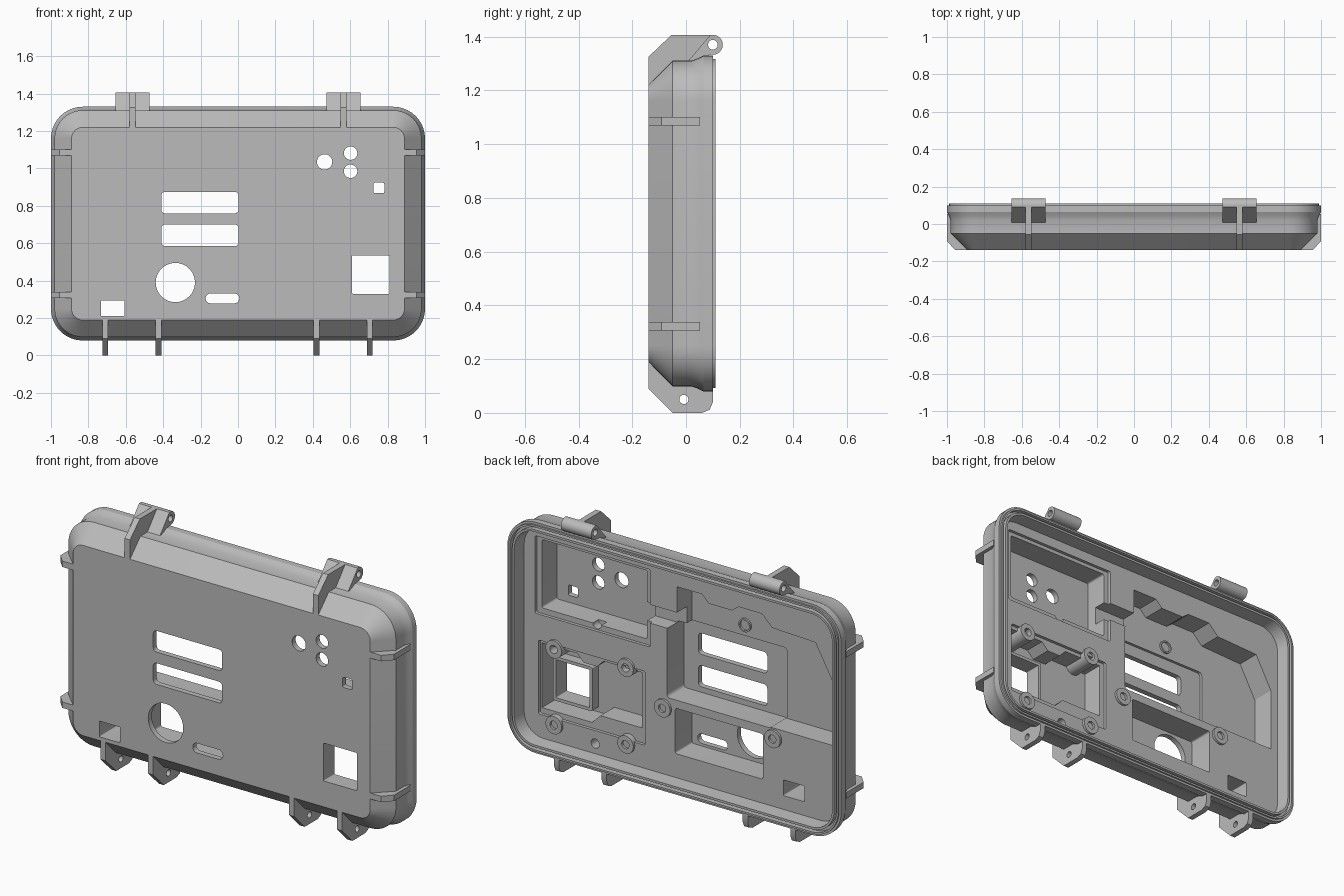
import bpy, bmesh, math

if "Cube" in bpy.data.objects:
    bpy.data.objects.remove(bpy.data.objects["Cube"], do_unlink=True)

grey = bpy.data.materials.new("plain grey")
grey.use_nodes = True
COLOUR = (0.5, 0.5, 0.5, 1)
grey.diffuse_color = COLOUR
grey.node_tree.nodes["Principled BSDF"].inputs["Base Color"].default_value = COLOUR


def rounded(cx, cz, hw, hh, r, n=8):
    """Outline of a rounded rectangle; a circle when r equals both halves."""
    pts = []
    for q, (sx, sz) in enumerate([(1, 1), (-1, 1), (-1, -1), (1, -1)]):
        for i in range(n + 1):
            a = (q + i / n) * math.pi / 2
            p = (cx + sx * (hw - r) + r * math.cos(a), cz + sz * (hh - r) + r * math.sin(a))
            if not pts or math.dist(p, pts[-1]) > 1e-5:
                pts.append(p)
    if math.dist(pts[0], pts[-1]) < 1e-5:
        pts.pop()
    return pts


def box(x0, x1, z0, z1, r=0.01):
    return rounded((x0 + x1) / 2, (z0 + z1) / 2, (x1 - x0) / 2, (z1 - z0) / 2, r, 4)


def circle(cx, cz, r):
    return rounded(cx, cz, r, r, r)


def loft(name, rings):
    """Skin a list of equal rings and cap both ends."""
    bm = bmesh.new()
    loops = [[bm.verts.new(p) for p in ring] for ring in rings]
    for a, b in zip(loops, loops[1:]):
        for i in range(len(a)):
            j = (i + 1) % len(a)
            bm.faces.new((a[i], a[j], b[j], b[i]))
    bm.faces.new(loops[0])
    bm.faces.new(loops[-1])
    bmesh.ops.recalc_face_normals(bm, faces=bm.faces)
    mesh = bpy.data.meshes.new(name)
    bm.to_mesh(mesh)
    bm.free()
    mesh.materials.append(grey)
    obj = bpy.data.objects.new(name, mesh)
    bpy.context.collection.objects.link(obj)
    return obj


def plate_y(name, pts, y0, y1):
    return loft(name, [[(x, y, z) for x, z in pts] for y in (y0, y1)])


def plate_x(name, pts, x0, x1):
    return loft(name, [[(x, y, z) for y, z in pts] for x in (x0, x1)])


def finish(obj, cutters):
    """Subtract the cutters, then shade."""
    bpy.context.view_layer.objects.active = obj
    for c in cutters:
        mod = obj.modifiers.new("cut", 'BOOLEAN')
        mod.operation = 'DIFFERENCE'
        mod.solver = 'EXACT'
        mod.object = c
        bpy.ops.object.modifier_apply(modifier=mod.name)
        bpy.data.objects.remove(c, do_unlink=True)
    bpy.ops.object.select_all(action='DESELECT')
    obj.select_set(True)
    bpy.ops.object.shade_smooth_by_angle(angle=math.radians(25))


# Lid shell: chamfered front, flared side wall, grooved rim, thick inner floor
FRONT, DEEP, FLOOR, RIM = -0.14, -0.11, 0.035, 0.11
profile = [(FRONT, 0.11), (-0.05, 0.019), (0.02, 0.019), (0.045, 0.01), (0.065, 0.0),
           (0.1, 0.0), (0.1, 0.012), (RIM, 0.012), (RIM, 0.022), (0.085, 0.022),
           (0.085, 0.036), (RIM, 0.036), (RIM, 0.048), (FLOOR, 0.055)]
shell = loft("lid_shell", [[(x, y, z) for x, z in rounded(0, 0.705, 1 - d, 0.625 - d, 0.17 - d, 10)]
                           for y, d in profile])

cutters = []


def pocket(pts, depth, top=0.08):
    cutters.append(plate_y("cutter", pts, depth, top))


# Inner pockets behind the controls
pocket([(0.03, 0.56), (0.03, 1.17), (-0.12, 1.17), (-0.16, 1.13), (-0.3, 1.13), (-0.34, 1.16),
        (-0.48, 1.16), (-0.54, 1.1), (-0.8, 1.09), (-0.9, 0.91), (-0.9, 0.56)], -0.095)
pocket(box(-0.54, 0.09, 0.555, 0.94, 0.02), DEEP)
pocket(box(-0.485, 0.04, 0.265, 0.51), DEEP)
pocket(box(0.22, 0.85, 0.83, 1.2), DEEP)
pocket(box(0.0, 0.25, 0.93, 1.03), -0.05)
pocket([(0.85, 0.29), (0.85, 0.64), (0.64, 0.64), (0.6, 0.6), (0.52, 0.6), (0.48, 0.64),
        (0.25, 0.64), (0.25, 0.34), (0.5, 0.34), (0.55, 0.29)], -0.1)
# Shallow board seats round the pockets, and blind screw holes
pocket(box(0.19, 0.88, 0.8, 1.22), 0.018)
pocket(box(0.22, 0.86, 0.26, 0.66), 0.018)
for x, z in [(0.52, 0.83), (0.52, 0.19)]:
    pocket(circle(x, z, 0.025), -0.03)

# Openings through the front
openings = [box(-0.41, 0.003, 0.76, 0.875, 0.02), box(-0.41, 0.003, 0.585, 0.7, 0.02),
            circle(-0.335, 0.39, 0.105), rounded(-0.083, 0.305, 0.09, 0.026, 0.0255),
            box(-0.733, -0.608, 0.21, 0.295, 0.004), box(0.61, 0.81, 0.33, 0.535, 0.004),
            box(0.725, 0.782, 0.868, 0.924, 0.008), circle(0.463, 1.035, 0.041),
            circle(0.602, 1.082, 0.036), circle(0.602, 0.985, 0.036)]
for pts in openings:
    pocket(pts, -0.2)
finish(shell, cutters)

# Raised frame behind the square opening
frame = plate_y("square_frame", box(0.593, 0.827, 0.313, 0.552), -0.105, -0.045)
finish(frame, [plate_y("cutter", box(0.61, 0.81, 0.33, 0.535, 0.004), -0.2, 0.05)])

# Screw bosses on the inner floor
for x, z in [(0.76, 0.64), (0.33, 0.655), (0.76, 0.23), (0.33, 0.24), (0.11, 0.495), (-0.55, 0.505)]:
    boss = plate_y("screw_boss", circle(x, z, 0.048), -0.12, 0.048)
    finish(boss, [plate_y("cutter", circle(x, z, 0.022), -0.05, 0.08)])
post = plate_y("small_post", circle(-0.29, 1.0, 0.036), -0.12, -0.085)
finish(post, [plate_y("cutter", circle(-0.29, 1.0, 0.028), -0.1, 0.05)])

# Top hinges: wide knuckle with a pin hole, and a thin rib over the front edge
barrel = [(0.1 + 0.037 * math.cos(a), 1.37 + 0.037 * math.sin(a))
          for a in (math.radians(90 - 15 * i) for i in range(14))]
for x in (-0.565, 0.563):
    knuckle = plate_x("hinge_knuckle", [(0.0, 1.3), (0.09, 1.406)] + barrel + [(0.06, 1.318)],
                      x - 0.091, x + 0.091)
    finish(knuckle, [plate_x("cutter", circle(0.1, 1.37, 0.018), x - 0.2, x + 0.2)])
    rib = [(FRONT, 1.22), (FRONT, 1.325), (-0.055, 1.406), (0.09, 1.406), (0.03, 1.318), (-0.04, 1.29)]
    plate_x("hinge_rib", rib, x - 0.016, x + 0.016)

# Bottom latch ears with a pin hole
ear = [(FRONT, 0.195), (FRONT, 0.09), (-0.05, 0.0), (0.06, 0.0), (0.088, 0.012), (0.1, 0.04),
       (0.1, 0.085), (0.02, 0.105), (-0.04, 0.13)]
for x in (-0.71, -0.425, 0.42, 0.705):
    obj = plate_x("latch_ear", ear, x - 0.015, x + 0.015)
    finish(obj, [plate_x("cutter", circle(-0.008, 0.05, 0.017), x - 0.1, x + 0.1)])

# Side ribs, mirrored left and right
for side in (-1, 1):
    for z in (0.323, 1.086):
        rib = [(0.885, FRONT), (0.955, FRONT), (1.0, -0.092), (1.0, 0.053), (0.965, 0.053), (0.95, -0.05)]
        loft("side_rib", [[(side * x, y, z + h) for x, y in rib] for h in (-0.016, 0.016)])
